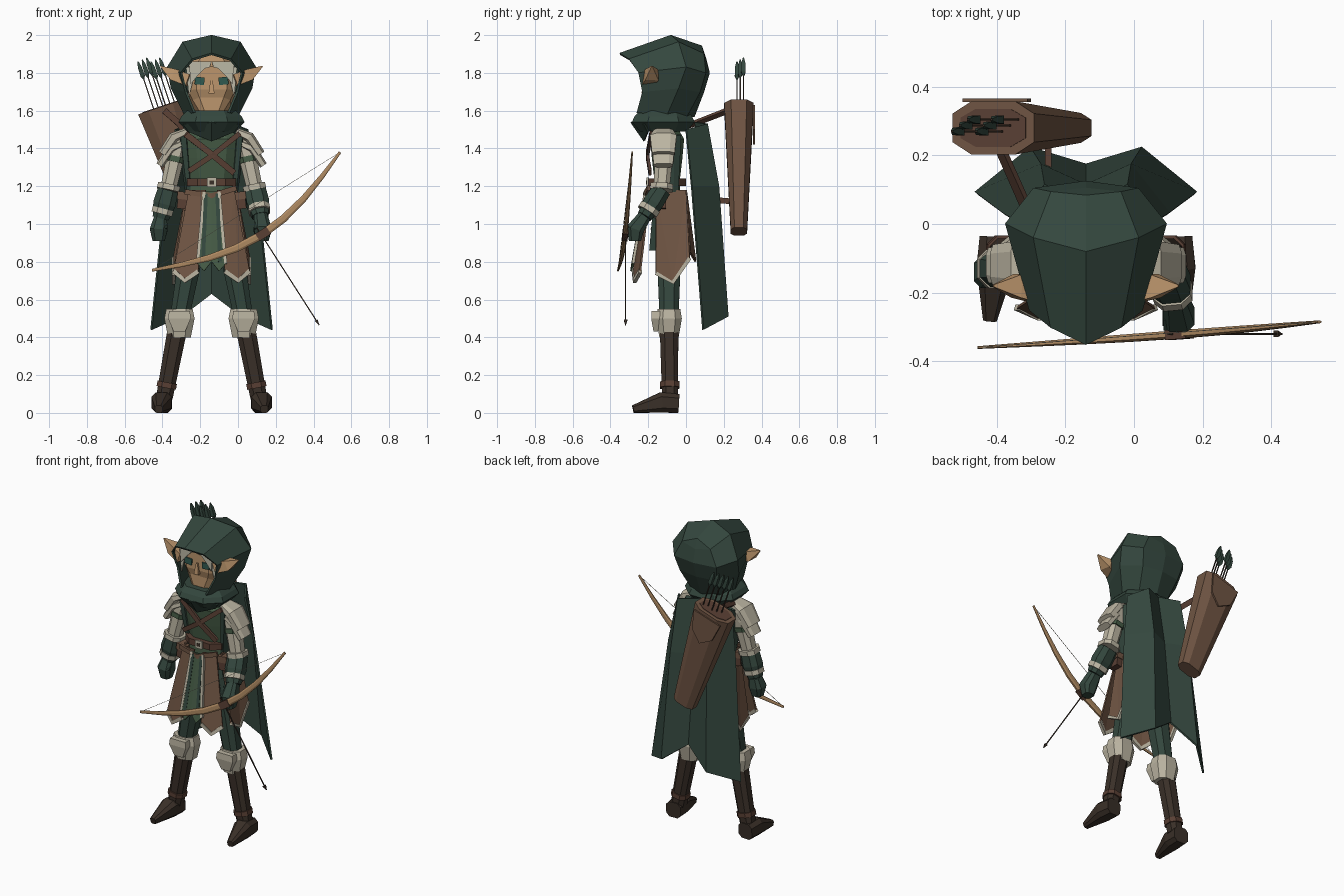
import bpy
import bmesh
from math import cos, sin, pi, copysign
from mathutils import Vector

default_cube = bpy.data.objects.get("Cube")
if default_cube:
    bpy.data.objects.remove(default_cube, do_unlink=True)

BODY_X = -.14          # the figure stands beside the overall centre
AXIS_X, AXIS_Y, UP = Vector((1, 0, 0)), Vector((0, 1, 0)), Vector((0, 0, 1))


def colour(name, red, green, blue):
    material = bpy.data.materials.new(name)
    material.use_nodes = True
    material.diffuse_color = (red, green, blue, 1)
    for node in material.node_tree.nodes:
        if node.type == 'BSDF_PRINCIPLED':
            node.inputs["Base Color"].default_value = material.diffuse_color
            node.inputs["Roughness"].default_value = .9
    return material


CLOAK = colour("cloak green", .034, .063, .048)
VEST = colour("vest green", .06, .105, .06)
LEATHER = colour("leather brown", .16, .09, .056)
STRAP = colour("strap brown", .1, .05, .034)
BOOT = colour("boot brown", .042, .029, .021)
CREAM = colour("cream cloth", .5, .46, .36)
SKIN = colour("skin", .5, .3, .15)
HAIR = colour("pale hair", .5, .48, .38)
WOOD = colour("bow wood", .42, .25, .12)
TEAL = colour("eye teal", .03, .1, .08)


def finish(name, material, bm, mirror=False, thickness=0):
    bmesh.ops.remove_doubles(bm, verts=bm.verts[:], dist=.0005)
    bmesh.ops.recalc_face_normals(bm, faces=bm.faces[:])
    mesh = bpy.data.meshes.new(name)
    bm.to_mesh(mesh)
    bm.free()
    mesh.materials.append(material)
    part = bpy.data.objects.new(name, mesh)
    part.location.x = BODY_X
    bpy.context.scene.collection.objects.link(part)
    if mirror:
        part.modifiers.new("Mirror", 'MIRROR')
    if thickness:
        solid = part.modifiers.new("Solidify", 'SOLIDIFY')
        solid.thickness, solid.offset = thickness, 0


def sweep(name, material, path, widths, flat=1, sides=8, ref=AXIS_X, power=.8, mirror=False):
    """Loft along a path; widths are half sizes along ref, flat scales the other way."""
    bm = bmesh.new()
    points = [Vector(p) for p in path]
    last = len(points) - 1
    if not isinstance(widths, list):
        widths = [widths] * len(points)
    rings = []
    for i, (point, width) in enumerate(zip(points, widths)):
        along = (points[min(i + 1, last)] - points[max(i - 1, 0)]).normalized()
        u = (ref - along * ref.dot(along)).normalized()
        v = along.cross(u) * flat
        ring = []
        for k in range(sides):
            angle = 2 * pi * (k + .5) / sides
            a, b = (copysign((abs(f) / cos(pi / sides)) ** power, f) * width
                    for f in (cos(angle), sin(angle)))
            ring.append(bm.verts.new(point + u * a + v * b))
        rings.append(ring)
    for low, high in zip(rings, rings[1:]):
        for k in range(sides):
            n = (k + 1) % sides
            bm.faces.new((low[k], low[n], high[n], high[k]))
    bm.faces.new(rings[0])
    bm.faces.new(rings[-1])
    finish(name, material, bm, mirror)


def column(name, material, y, heights, widths, flat, power=.65):
    sweep(name, material, [(0, y, z) for z in heights], widths, flat, power=power)


def band(name, material, path, thick, width, ref=AXIS_Y, mirror=False):
    """Flat strip of constant section along a path."""
    sweep(name, material, path, thick, width / thick, sides=4, ref=ref, mirror=mirror)


def cuff(name, material, start, end, where, radius, mirror=False):
    """Ring around a limb, at a fraction of its length."""
    centre, half = start.lerp(end, where), (end - start).normalized() * .015
    sweep(name, material, [centre - half, centre + half], radius, mirror=mirror)


def sheet(name, material, rows):
    bm = bmesh.new()
    grid = [[bm.verts.new(p) for p in row] for row in rows]
    for upper, lower in zip(grid, grid[1:]):
        for j in range(len(upper) - 1):
            bm.faces.new((upper[j], upper[j + 1], lower[j + 1], lower[j]))
    finish(name, material, bm, True, .012)


def panel(name, material, outline, mirror=True):
    bm = bmesh.new()
    bm.faces.new([bm.verts.new(p) for p in outline])
    bmesh.ops.triangulate(bm, faces=bm.faces[:])
    finish(name, material, bm, mirror, .01)


def upright(y, outline):
    return [(x, y, z) for x, z in outline]


def draped(outline, lift=0):
    """Points on the rounded front of the body, flaring below the waist."""
    return [(x, x * x - .205 - lift - .18 * max(0, 1.18 - z), z) for x, z in outline]


# Hood: each row runs from the rim to the back centre
sheet("hood", CLOAK, [
    [(0, -.35, 1.9), (0, -.08, 1.995), (0, .08, 1.94), (0, .08, 1.94)],
    [(.1, -.3, 1.87), (.15, -.04, 1.96), (.1, .09, 1.9), (0, .1, 1.88)],
    [(.16, -.25, 1.8), (.23, 0, 1.83), (.15, .1, 1.8), (0, .12, 1.8)],
    [(.135, -.23, 1.7), (.21, -.04, 1.72), (.13, .07, 1.7), (0, .09, 1.7)],
    [(.09, -.26, 1.59), (.14, -.1, 1.58), (.1, 0, 1.57), (0, .04, 1.57)]])
column("scarf", CLOAK, -.12, [1.49, 1.54, 1.57, 1.6], [.13, .175, .16, .13], .95, power=.8)
panel("scarf_drape", CLOAK, [(0, -.29, 1.54), (.15, -.22, 1.53), (.12, -.2, 1.49), (0, -.22, 1.44)])

# Head, face and hair
sweep("head", SKIN, [(0, -.16, 1.57), (0, -.12, 1.63), (0, -.1, 1.7), (0, -.1, 1.82),
                     (0, -.08, 1.87)], [.06, .1, .125, .125, .08], .95, power=.5)
sweep("nose", SKIN, upright(-.22, [(0, 1.76), (0, 1.69)]), [.006, .016], sides=4)
sweep("ear", SKIN, [(.12, -.2, 1.76), (.2, -.18, 1.79), (.27, -.18, 1.835)],
      [.035, .035, .003], .9, sides=4, ref=AXIS_Y, mirror=True)
band("eye", TEAL, upright(-.222, [(.038, 1.755), (.088, 1.76)]), .004, .02, mirror=True)
panel("bangs", HAIR, upright(-.23, [(0, 1.86), (.01, 1.83), (.05, 1.82), (.07, 1.79), (.08, 1.81),
                                    (.11, 1.74), (.12, 1.86)]))
panel("side_lock", HAIR, upright(-.21, [(.1, 1.83), (.1, 1.75), (.12, 1.67), (.135, 1.83)]))

# Cape: each row runs from the centre valley to the front edge
sheet("cape", CLOAK, [
    [(0, .05, 1.54), (.12, .11, 1.53), (.19, 0, 1.5)],
    [(0, .11, 1.2), (.13, .17, 1.2), (.24, .03, 1.2)],
    [(0, .17, .63), (.16, .22, .51), (.32, .09, .44)]])

# Torso, belts and straps
column("vest", VEST, -.1, [1.13, 1.22, 1.35, 1.45, 1.52], [.12, .11, .135, .15, .08], .6)
sweep("vest_side", CLOAK, [(.12, -.09, 1.17), (.15, -.1, 1.47)], [.02, .03], 2.5, mirror=True)
column("belt", STRAP, -.1, [1.2, 1.24], .13, .77)
band("buckle", CREAM, upright(-.203, [(0, 1.195), (0, 1.245)]), .025, .006, AXIS_X)
band("buckle_hole", BOOT, upright(-.208, [(0, 1.21), (0, 1.23)]), .012, .004, AXIS_X)
band("hip_belt", LEATHER, draped([(.13, 1.19), (0, 1.15), (-.14, 1.17)], .01), .008, .014)
band("pouch", STRAP, upright(-.14, [(.155, 1.08), (.145, 1.16)]), .03, .035, AXIS_X, True)
band("pouch_flap", LEATHER, upright(-.14, [(.15, 1.13), (.145, 1.17)]), .034, .039, AXIS_X, True)
band("chest_strap", STRAP, draped([(.15, 1.48), (0, 1.36), (-.12, 1.28)]), .008, .014)
band("quiver_strap", STRAP, [(-.25, .22, 1.6), (-.17, .04, 1.53),
                             *draped([(-.13, 1.47), (0, 1.37), (.12, 1.27)])], .008, .016)

# Skirt panels with pale hems
column("under_tunic", CLOAK, -.09, [.86, 1.17], [.15, .11], .7)
front_outline = [(.03, 1.18), (.12, 1.18), (.2, .75), (.14, .7), (.07, .75)]
side_outline = [(.13, -.16, 1.18), (.13, 0, 1.18), (.2, .02, .82), (.2, -.07, .69), (.2, -.16, .74)]
tabard_outline = [(0, 1.17), (.04, 1.17), (.06, .95), (.075, .79), (.04, .75), (0, .8)]
panel("front_skirt", LEATHER, draped(front_outline))
panel("side_skirt", LEATHER, side_outline)
panel("back_skirt", LEATHER, [(0, 0, 1.18), (.12, 0, 1.18), (.19, .02, .85), (0, .05, .8)])
panel("tabard", VEST, draped(tabard_outline, .01))
band("front_hem", CREAM, draped(front_outline[2:]), .009, .012, mirror=True)
band("side_hem", CREAM, side_outline[2:], .009, .01, AXIS_X, True)
band("tabard_trim", CREAM, draped(tabard_outline[1:4], .01), .008, .008, mirror=True)
band("tabard_fold", CLOAK, draped([(.03, 1.16), (.045, .8)], .013), .004, .01, mirror=True)

# Legs and boots
hip, knee, ankle = Vector((.08, -.09, 1)), Vector((.17, -.09, .5)), Vector((.25, -.085, .08))
sweep("trouser_leg", CLOAK, [hip, knee], [.07, .05], mirror=True)
sweep("knee_cuff", CREAM, [knee + UP * .05, knee, knee - UP * .1], [.07, .08, .06], .85, mirror=True)
kneecap = knee - AXIS_Y * .07
sweep("knee_plate", CREAM, [kneecap + UP * .04, kneecap, kneecap - UP * .07],
      [.055, .06, .03], .4, sides=4, mirror=True)
sweep("boot_shaft", BOOT, [knee, ankle], [.053, .044], .95, mirror=True)
sweep("boot_foot", BOOT, [(.26, -.04, .05), (.265, -.13, .055), (.28, -.28, .02)],
      [.05, .054, .02], power=.65, mirror=True)
cuff("boot_strap", STRAP, knee, ankle, .84, .052, mirror=True)

# Arms: the left reaches forward with the bow, the right hangs down
for side, label, wrist, palm in (
        (1, "left_", Vector((.26, -.22, 1.04)), Vector((.27, -.27, .97))),
        (-1, "right_", Vector((-.27, -.13, 1.03)), Vector((-.28, -.14, .97)))):
    shoulder, elbow = Vector((.17 * side, -.11, 1.45)), Vector((.23 * side, -.13, 1.18))
    sweep(label + "upper_arm", CREAM, [shoulder, elbow], [.05, .042])
    cuff(label + "arm_wrap", VEST, shoulder, elbow, .4, .054)
    cuff(label + "sleeve_trim", CREAM, shoulder, elbow, .95, .06)
    sweep(label + "bracer", CLOAK, [elbow, elbow.lerp(wrist, .5), wrist], [.055, .06, .043], .9)
    cuff(label + "bracer_trim", CREAM, elbow, wrist, .75, .056)
    sweep(label + "glove", CLOAK, [wrist, palm, palm - UP * .06], [.035, .047, .032], power=.65)
    inward = AXIS_X * -side * .03
    sweep(label + "thumb", CLOAK, [palm + inward + UP * .03, palm + inward - AXIS_Y * .03],
          .014, sides=4)

# Layered shoulder pads
for layer, size, offset in (("upper", 1, Vector()), ("lower", .85, Vector((.015, 0, -.06)))):
    pad = [offset + Vector(p) for p in upright(-.12, [(.13, 1.49), (.2, 1.46), (.26, 1.37)])]
    sweep(layer + "_shoulder_pad", CREAM, pad, [f * size for f in (.05, .07, .06)], .4,
          ref=AXIS_Y, power=.65, mirror=True)

# Quiver and spare arrows
base, mouth = Vector((-.05, .28, .96)), Vector((-.27, .28, 1.62))
sweep("quiver", LEATHER, [base, mouth], [.07, .125], .62, power=.7)
sweep("quiver_mouth", STRAP, [mouth.lerp(base, f) for f in (.02, -.005)], .1, .55, power=.7)
panel("quiver_flap", LEATHER, upright(.36, [(-.36, 1.57), (-.17, 1.63), (-.16, 1.5), (-.21, 1.42),
                                            (-.3, 1.46)]), False)
band("quiver_peg", STRAP, [(-.11, .12, 1.13), (-.11, .24, 1.12)], .01, .015, AXIS_X)
along = (base - mouth).normalized()
for i in range(6):
    tip = Vector((-.39 + .023 * i, .27 + .017 * (i % 3), 1.86 + .01 * (i % 3)))
    band("spare_arrow_shaft", BOOT, [tip + along * .33, tip], .003, .003)
    sweep("spare_arrow_fletching", CLOAK, [tip + along * f for f in (.1, .08, .03, 0)],
          [.004, .012, .01, .003], sides=4, ref=AXIS_Y)

# Bow, string and held arrow
low_tip, high_tip = Vector((-.315, -.36, .755)), Vector((.68, -.285, 1.38))
belly = (high_tip - low_tip).cross(AXIS_Y).normalized()
if belly.z > 0:
    belly.negate()


def bow_point(t):
    return low_tip.lerp(high_tip, t) + belly * .15 * sin(pi * t)


steps = [i / 8 for i in range(9)]
sweep("bow", WOOD, [bow_point(t) for t in steps], [.004 + .008 * sin(pi * t) for t in steps],
      1.8, ref=AXIS_Y)
band("bow_string", HAIR, [low_tip, high_tip], .001, .001)
band("bow_grip", STRAP, [bow_point(.48), bow_point(.54)], .014, .023)
nock, point = Vector((.24, -.32, .98)), Vector((.57, -.32, .465))
band("held_arrow", BOOT, [nock, point], .003, .003)
sweep("held_arrow_head", BOOT, [nock.lerp(point, .95), point], [.009, .001], sides=4, ref=AXIS_Y)
